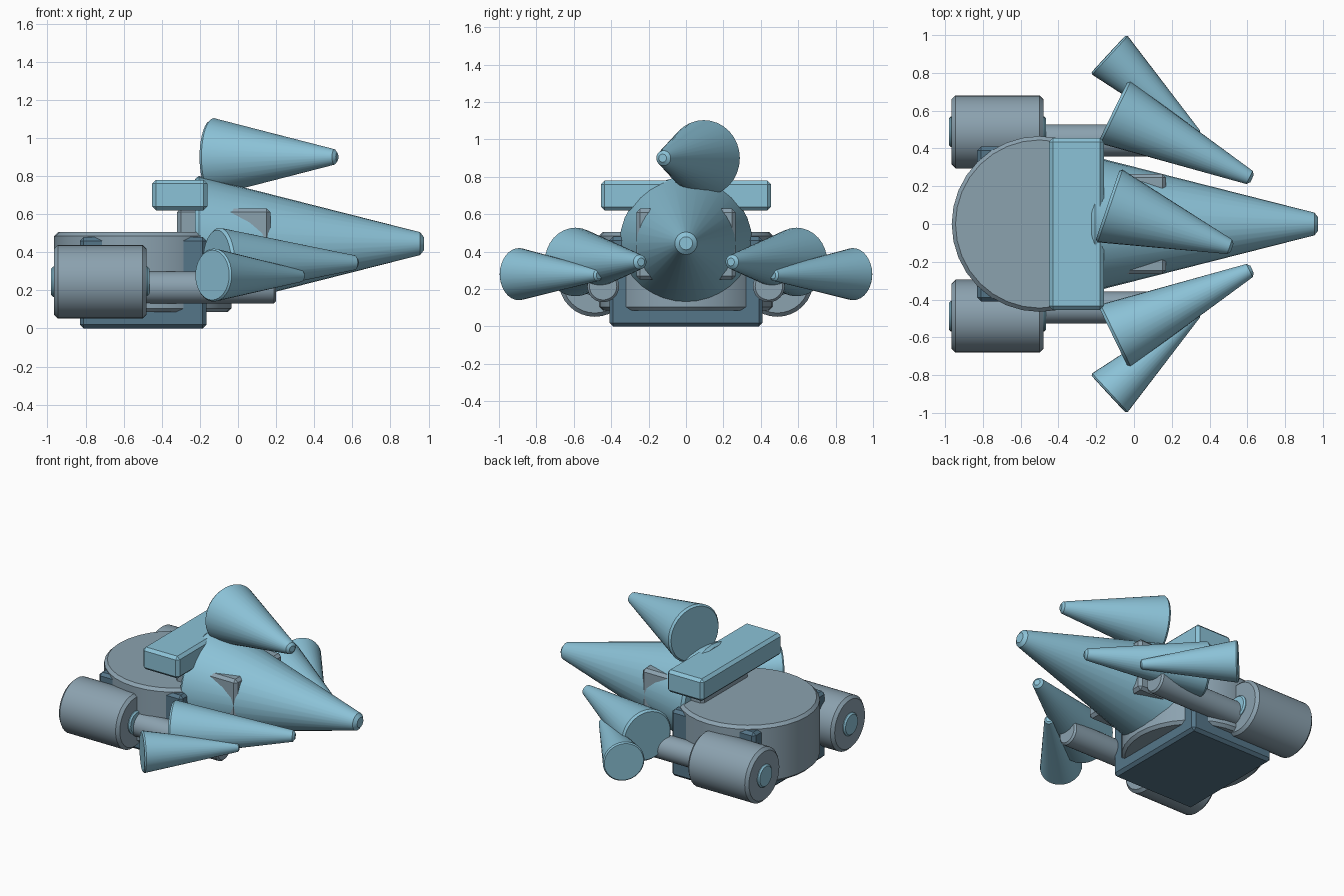
import bpy
import math
from mathutils import Vector

if "Cube" in bpy.data.objects:
    bpy.data.objects.remove(bpy.data.objects["Cube"], do_unlink=True)


def material(name, color):
    mat = bpy.data.materials.new(name)
    mat.use_nodes = True
    mat.diffuse_color = (*color, 1)
    mat.node_tree.nodes["Principled BSDF"].inputs["Base Color"].default_value = (*color, 1)
    return mat


light_blue = material("light blue", (0.26, 0.54, 0.68))
slate_grey = material("slate grey", (0.26, 0.36, 0.43))
dark_slate = material("dark slate", (0.09, 0.18, 0.25))


def finish(name, mat, bevel):
    """Name and colour the active object, chamfer its edges and smooth it."""
    obj = bpy.context.object
    obj.name = name
    obj.data.materials.append(mat)
    mod = obj.modifiers.new("chamfer", "BEVEL")
    mod.width = bevel
    mod.segments = 1
    mod.limit_method = "ANGLE"
    mod.angle_limit = math.radians(35)
    bpy.ops.object.modifier_apply(modifier=mod.name)
    bpy.ops.object.shade_smooth_by_angle(angle=math.radians(25))
    return obj


def box(name, low, high, mat, bevel=0.02):
    low, high = Vector(low), Vector(high)
    bpy.ops.mesh.primitive_cube_add(size=1, location=(low + high) / 2)
    bpy.context.object.scale = high - low
    bpy.ops.object.transform_apply(location=False, rotation=False, scale=True)
    return finish(name, mat, bevel)


def taper(name, start, end, r1, r2, mat, bevel=0.02, sides=32):
    """Cylinder or truncated cone running from start to end."""
    start, end = Vector(start), Vector(end)
    axis = end - start
    bpy.ops.mesh.primitive_cone_add(vertices=sides, radius1=r1, radius2=r2,
                                    depth=axis.length, location=(start + end) / 2,
                                    rotation=axis.to_track_quat("Z", "Y").to_euler())
    return finish(name, mat, bevel)


# Body: square base block with the round drum pushed through it
box("base_block", (-0.83, -0.41, 0), (-0.165, 0.41, 0.48), dark_slate)
taper("body_drum", (-0.5, 0, 0.085), (-0.5, 0, 0.505), 0.465, 0.465, slate_grey)

# Neck block and crossbar
box("neck_block", (-0.32, -0.265, 0.25), (0.17, 0.265, 0.63), slate_grey)
box("crossbar", (-0.45, -0.455, 0.62), (-0.16, 0.455, 0.78), light_blue)

# Large nose cone and the smaller one above it
taper("nose_cone", (-0.225, 0, 0.445), (0.975, 0, 0.445), 0.36, 0.055, light_blue)
taper("top_cone", (-0.14, 0.1, 0.9), (0.52, -0.125, 0.9), 0.207, 0.037, light_blue, 0.015)

# Mirrored side parts
for side, s in (("left", 1), ("right", -1)):
    # The facing direction is +x for every cone, so sides split along y
    taper(side + "_inner_cone", (-0.11, s * 0.597, 0.345), (0.625, s * 0.24, 0.345),
          0.186, 0.036, light_blue, 0.015)
    taper(side + "_outer_cone", (-0.135, s * 0.9, 0.28), (0.335, s * 0.465, 0.275),
          0.141, 0.03, light_blue, 0.01)
    taper(side + "_wheel", (-0.965, s * 0.488, 0.245), (-0.48, s * 0.488, 0.245),
          0.193, 0.193, slate_grey)
    taper(side + "_hub", (-0.98, s * 0.488, 0.245), (-0.465, s * 0.488, 0.245),
          0.08, 0.08, light_blue, 0.01)
    taper(side + "_arm", (-0.5, s * 0.443, 0.215), (0.2, s * 0.443, 0.215),
          0.085, 0.085, slate_grey, 0.012)
